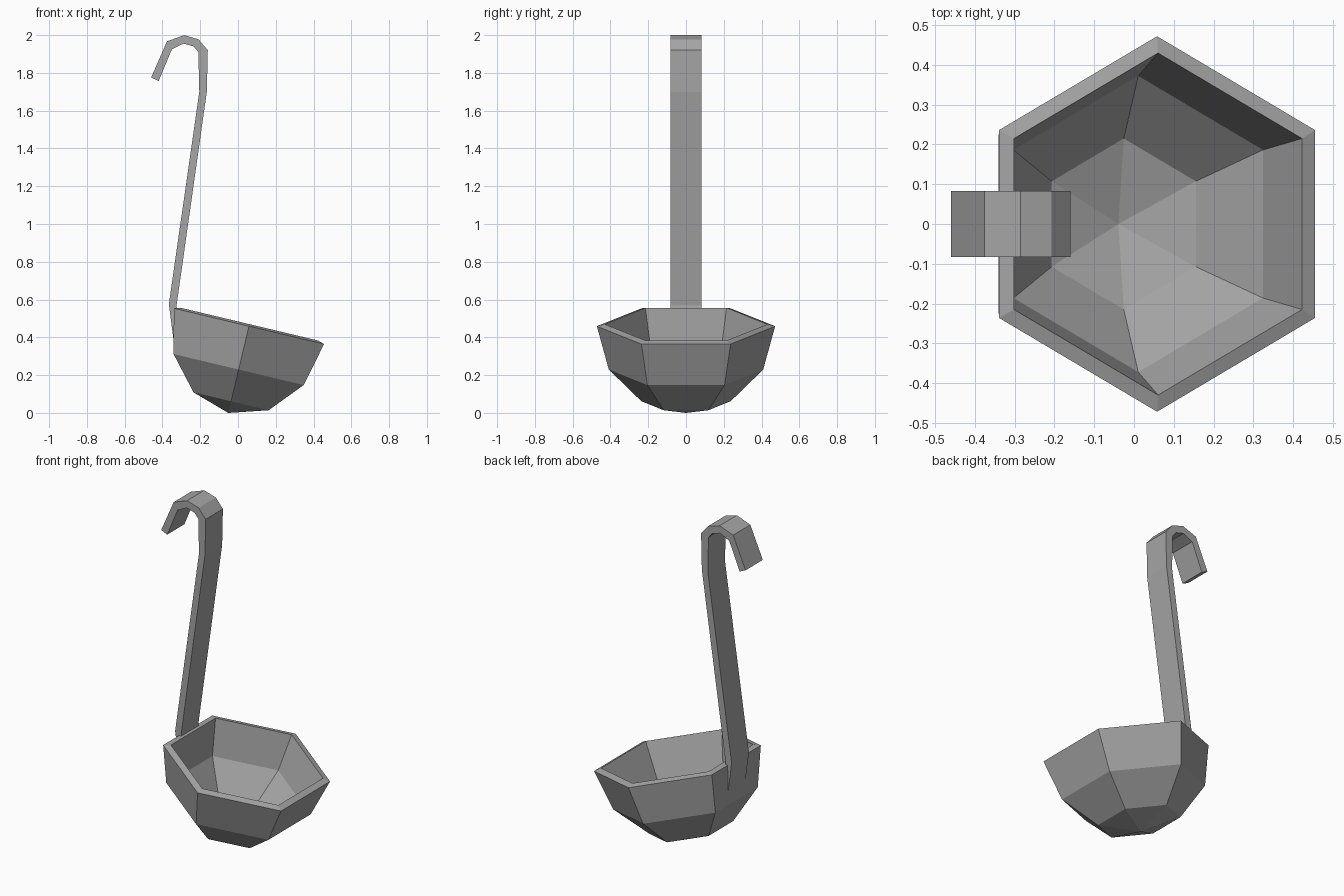
import bpy, bmesh
from math import sin, cos, pi, radians
from mathutils import Matrix, Vector

cube = bpy.data.objects.get("Cube")
if cube:
    bpy.data.objects.remove(cube, do_unlink=True)

# Single metal colour
metal = bpy.data.materials.new("grey_metal")
metal.use_nodes = True
grey = (0.38, 0.38, 0.38, 1)
metal.diffuse_color = grey
metal.node_tree.nodes["Principled BSDF"].inputs["Base Color"].default_value = grey


def finish(name, bm):
    bmesh.ops.recalc_face_normals(bm, faces=bm.faces)
    mesh = bpy.data.meshes.new(name)
    bm.to_mesh(mesh)
    bm.free()
    mesh.materials.append(metal)
    obj = bpy.data.objects.new(name, mesh)
    bpy.context.collection.objects.link(obj)
    return obj


# Bowl: six-sided half sphere with an inner shell, tilted forward
SIDES = 6
OUTER, INNER = 0.472, 0.43
RIM_LIFT = 0.011


def half_sphere(bm, radius, lift):
    """Rings of vertices from rim to base, closed with a pole; returns the rim."""
    rings = []
    for step in range(3):
        a = step * pi / 6
        z = lift - radius * sin(a)
        rings.append([bm.verts.new((radius * cos(a) * sin(i * 2 * pi / SIDES),
                                    radius * cos(a) * cos(i * 2 * pi / SIDES), z))
                      for i in range(SIDES)])
    pole = bm.verts.new((0, 0, lift - radius))
    for upper, lower in zip(rings, rings[1:]):
        for i in range(SIDES):
            j = (i + 1) % SIDES
            bm.faces.new((upper[i], upper[j], lower[j], lower[i]))
    for i in range(SIDES):
        bm.faces.new((rings[-1][i], rings[-1][(i + 1) % SIDES], pole))
    return rings[0]


bm = bmesh.new()
rim_out = half_sphere(bm, OUTER, 0)
rim_in = half_sphere(bm, INNER, RIM_LIFT)
for i in range(SIDES):
    j = (i + 1) % SIDES
    bm.faces.new((rim_out[i], rim_out[j], rim_in[j], rim_in[i]))
tilt = Matrix.Translation((0.058, 0, 0.459)) @ Matrix.Rotation(radians(13.4), 4, "Y")
bm.transform(tilt)
finish("bowl", bm)

# Handle: flat bent strip, as paired edges (x, z) from bowl to hook tip
HALF_WIDTH = 0.083
front_edge = [(-0.315, 0.4), (-0.325, 0.57), (-0.165, 1.7), (-0.16, 1.92),
              (-0.208, 1.977), (-0.285, 2.0), (-0.376, 1.967), (-0.46, 1.775)]
back_edge = [(-0.338, 0.36), (-0.366, 0.575), (-0.205, 1.7), (-0.21, 1.91),
             (-0.235, 1.94), (-0.288, 1.955), (-0.35, 1.925), (-0.42, 1.757)]
bm = bmesh.new()
sections = []
for (fx, fz), (bx, bz) in zip(front_edge, back_edge):
    sections.append([bm.verts.new(p) for p in (
        (fx, -HALF_WIDTH, fz), (fx, HALF_WIDTH, fz),
        (bx, HALF_WIDTH, bz), (bx, -HALF_WIDTH, bz))])
for a, b in zip(sections, sections[1:]):
    for i in range(4):
        j = (i + 1) % 4
        bm.faces.new((a[i], a[j], b[j], b[i]))
bm.faces.new(sections[0])
bm.faces.new(sections[-1])
finish("handle", bm)
